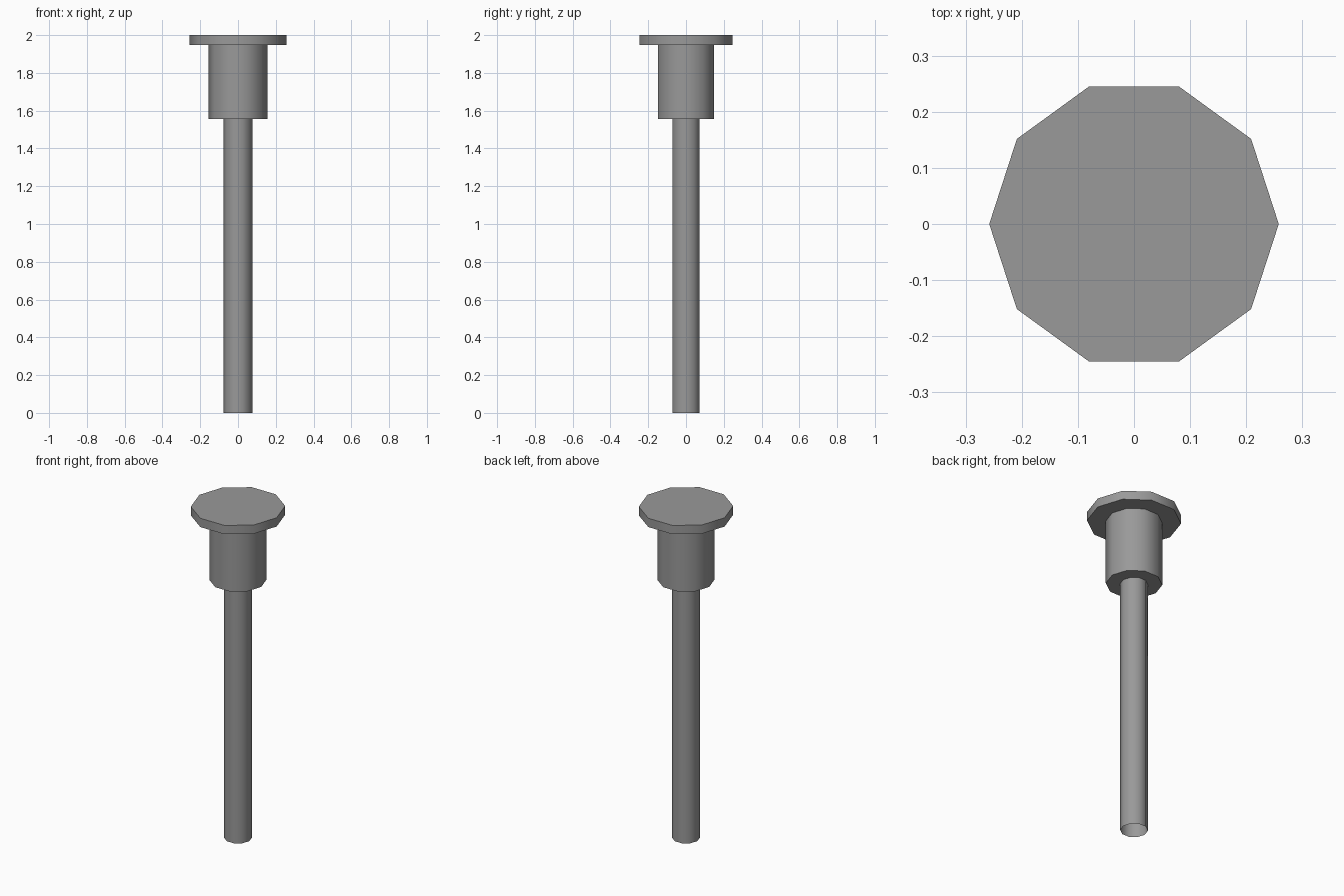
import bpy, bmesh, math

if "Cube" in bpy.data.objects:
    bpy.data.objects.remove(bpy.data.objects["Cube"])

SIDES = 10
# Half profile (radius, z): open shaft end, collar, flange
PROFILE = [(0.076, 0.0), (0.076, 1.555), (0.155, 1.555),
           (0.155, 1.947), (0.258, 1.947), (0.258, 2.0)]

# Stepped pin, turned around z
bm = bmesh.new()
rings = []
for r, z in PROFILE:
    rings.append([bm.verts.new((r * math.cos(2 * math.pi * i / SIDES),
                                r * math.sin(2 * math.pi * i / SIDES), z))
                  for i in range(SIDES)])
for low, high in zip(rings, rings[1:]):
    for i in range(SIDES):
        j = (i + 1) % SIDES
        bm.faces.new((low[i], low[j], high[j], high[i]))

# Flat top cap; the bottom of the shaft stays open
bm.faces.new(rings[-1])

mesh = bpy.data.meshes.new("stepped_pin")
bm.to_mesh(mesh)
bm.free()
pin = bpy.data.objects.new("stepped_pin", mesh)
bpy.context.collection.objects.link(pin)

# Dark grey metal
metal = bpy.data.materials.new("dark_grey")
metal.diffuse_color = (0.32, 0.32, 0.32, 1.0)
metal.use_nodes = True
metal.node_tree.nodes["Principled BSDF"].inputs["Base Color"].default_value = metal.diffuse_color
mesh.materials.append(metal)

# Smooth sides with sharp steps
bpy.context.view_layer.objects.active = pin
pin.select_set(True)
bpy.ops.object.shade_smooth_by_angle(angle=math.radians(40))
